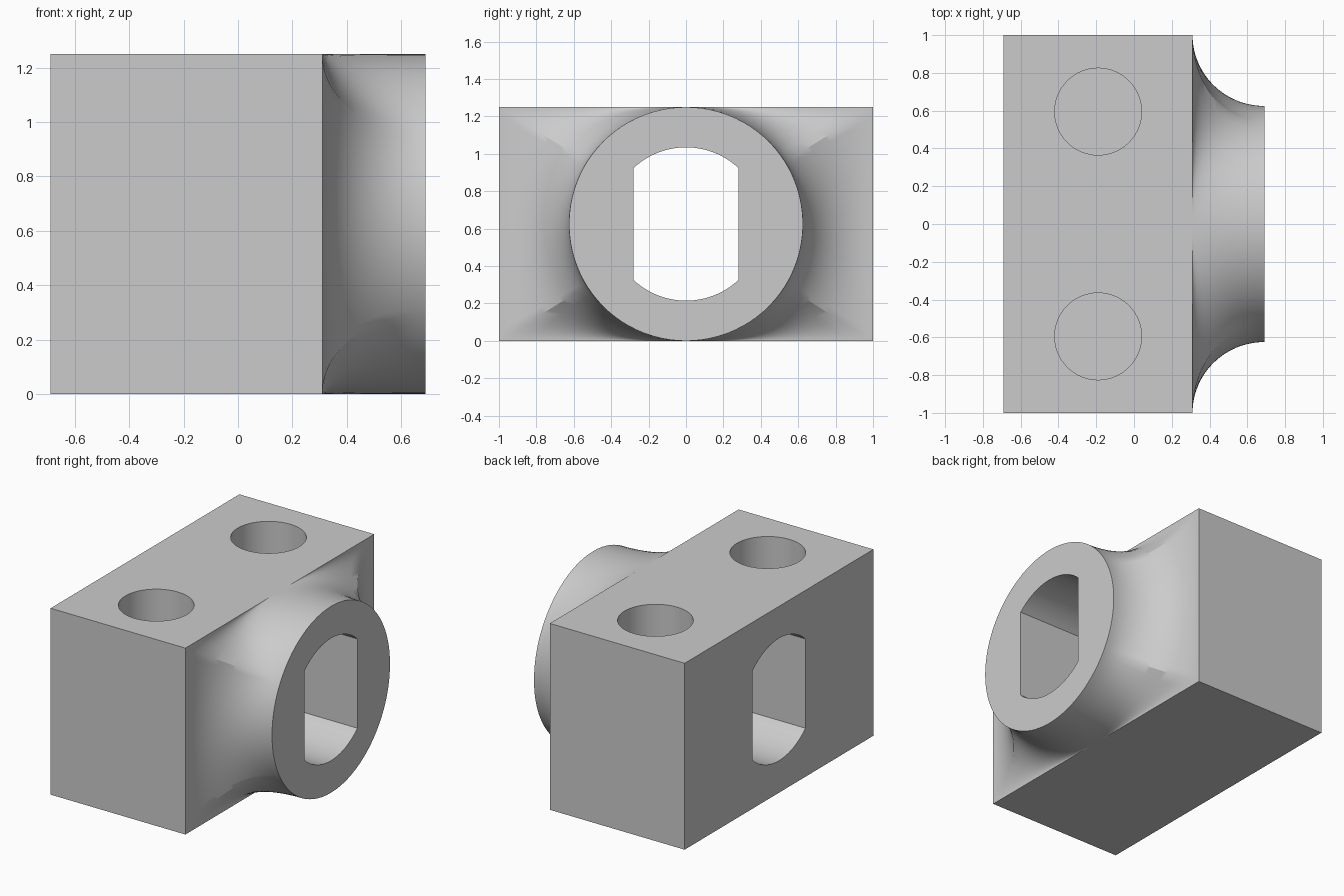
import bpy, bmesh
from math import pi, sin, cos, atan2, acos, hypot
from mathutils import Vector

cube = bpy.data.objects.get("Cube")
if cube:
    bpy.data.objects.remove(cube, do_unlink=True)

HALF_Y, HALF_Z = 1.0, 0.625      # block half width and half height
BACK, FACE, TIP = -0.69, 0.31, 0.69
BOSS_R = 0.625

grey = bpy.data.materials.new("light grey")
grey.use_nodes = True
grey.diffuse_color = (0.6, 0.6, 0.6, 1)
grey.node_tree.nodes["Principled BSDF"].inputs["Base Color"].default_value = (0.6, 0.6, 0.6, 1)


def loft(name, rings):
    """Solid skinned through closed rings with equal point counts."""
    bm = bmesh.new()
    loops = [[bm.verts.new(p) for p in ring] for ring in rings]
    n = len(loops[0])
    for a, b in zip(loops, loops[1:]):
        for i in range(n):
            j = (i + 1) % n
            bm.faces.new((a[i], a[j], b[j], b[i]))
    bm.faces.new(loops[0][::-1])
    bm.faces.new(loops[-1])
    bmesh.ops.recalc_face_normals(bm, faces=bm.faces)
    mesh = bpy.data.meshes.new(name)
    bm.to_mesh(mesh)
    bm.free()
    mesh.materials.append(grey)
    ob = bpy.data.objects.new(name, mesh)
    bpy.context.collection.objects.link(ob)
    return ob


# Angles around the bore axis, with the block corners included exactly
corner = atan2(HALF_Z, HALF_Y)
stops = [-corner, corner, pi - corner, pi + corner, 2 * pi - corner]
SEG = 28
angles = [a + (b - a) * k / SEG for a, b in zip(stops, stops[1:]) for k in range(SEG)]


def edge_radius(t):
    """Distance from the axis to the rectangular block outline."""
    return min(HALF_Y / max(abs(cos(t)), 1e-6), HALF_Z / max(abs(sin(t)), 1e-6))


def section(x, blend):
    """Outline between the block rectangle (0) and the boss circle (1)."""
    ring = []
    for t in angles:
        r = edge_radius(t) + (BOSS_R - edge_radius(t)) * blend
        ring.append((x, r * cos(t), HALF_Z + r * sin(t)))
    return ring


# Block flowing through a concave flare into the round boss
STEPS = 24
rings = [section(BACK, 0)]
for k in range(STEPS + 1):
    a = pi / 2 * k / STEPS
    rings.append(section(TIP - (TIP - FACE) * cos(a), sin(a)))
body = loft("bearing_block", rings)

# Flat-sided bore running right through
R, FLAT = 0.41, 0.28
start = acos(FLAT / R)
arc = [start + (pi - 2 * start) * k / 24 for k in range(25)]
outline = [(R * cos(t), R * sin(t)) for t in arc + [t + pi for t in arc]]
cutters = [loft("bore_cutter", [[(x, y, HALF_Z + z) for y, z in outline] for x in (-1, 1)])]

# Two blind holes in the top
HOLE_R, FLOOR = 0.23, 0.5
for y in (-0.595, 0.595):
    cutters.append(loft("hole_cutter", [
        [(-0.19 + HOLE_R * cos(2 * pi * k / 64), y + HOLE_R * sin(2 * pi * k / 64), z) for k in range(64)]
        for z in (FLOOR, 1.5)]))

bpy.ops.object.select_all(action='DESELECT')
bpy.context.view_layer.objects.active = body
body.select_set(True)
for cutter in cutters:
    cutter.hide_render = True
    mod = body.modifiers.new("cut", 'BOOLEAN')
    mod.operation = 'DIFFERENCE'
    mod.solver = 'EXACT'
    mod.object = cutter
    bpy.ops.object.modifier_apply(modifier=mod.name)
    bpy.data.objects.remove(cutter, do_unlink=True)

# Smooth curves, crisp flat sides
bpy.ops.object.shade_smooth_by_angle(angle=pi / 6)
for face in body.data.polygons:
    if max(abs(c) for c in face.normal) > 0.99999:
        face.use_smooth = False
